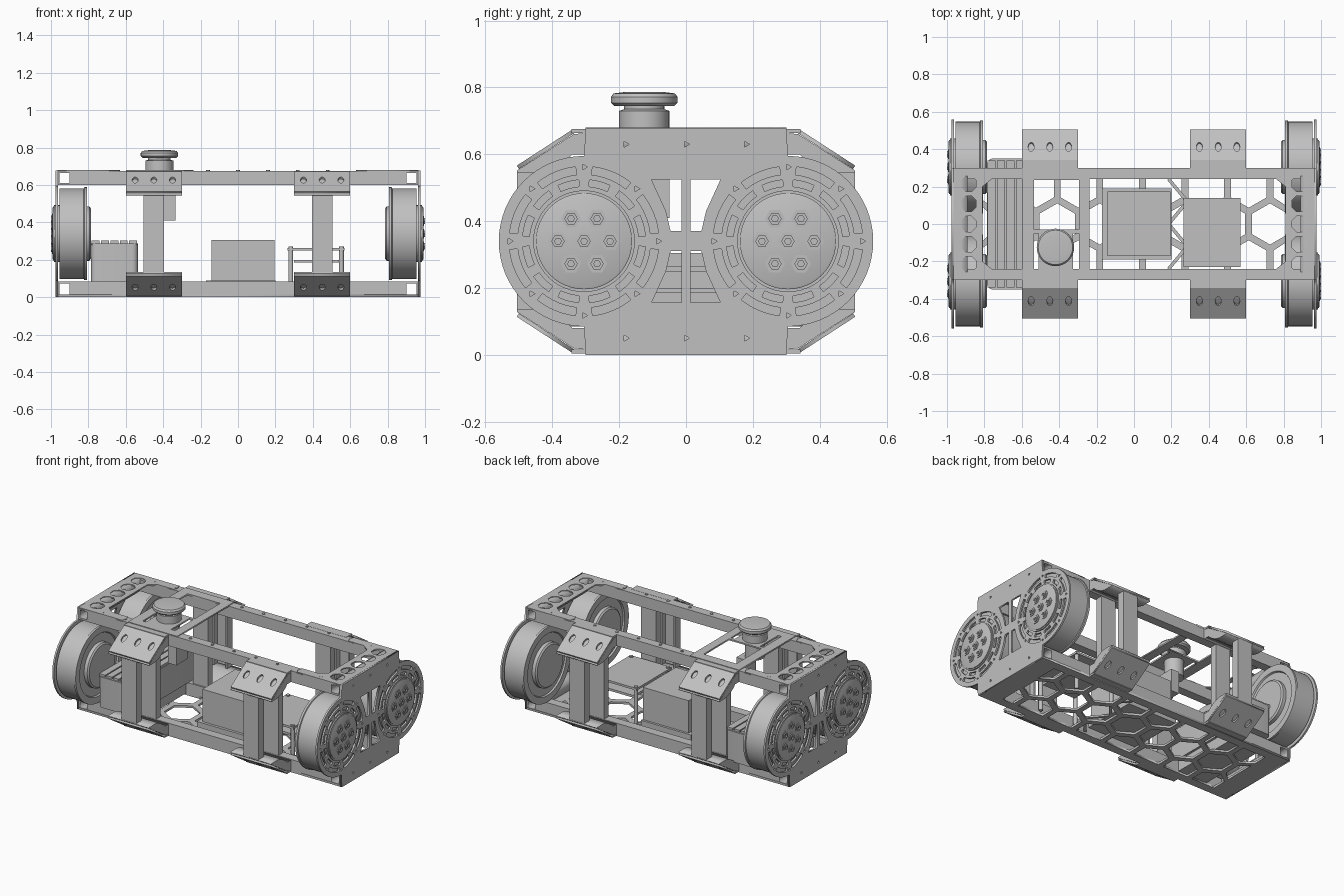
import bpy, bmesh
from math import sin, cos, pi, radians
from mathutils import Matrix, Vector

if "Cube" in bpy.data.objects:
    bpy.data.objects.remove(bpy.data.objects["Cube"])

grey = bpy.data.materials.new("machined grey")
grey.use_nodes = True
grey.diffuse_color = (0.53, 0.53, 0.53, 1)
grey.node_tree.nodes["Principled BSDF"].inputs["Base Color"].default_value = grey.diffuse_color
X, Y, Z = Vector((1, 0, 0)), Vector((0, 1, 0)), Vector((0, 0, 1))


def add(name, mesh, smooth=False):
    ob = bpy.data.objects.new(name, mesh)
    bpy.context.scene.collection.objects.link(ob)
    mesh.materials.clear()
    mesh.materials.append(grey)
    if smooth:
        bpy.ops.object.select_all(action='DESELECT')
        ob.select_set(True)
        bpy.context.view_layer.objects.active = ob
        bpy.ops.object.shade_smooth_by_angle(angle=radians(35))


def finish(name, bm, smooth=False):
    bmesh.ops.recalc_face_normals(bm, faces=bm.faces)
    mesh = bpy.data.meshes.new(name)
    bm.to_mesh(mesh)
    bm.free()
    add(name, mesh, smooth)


def box(name, x, y, z, bevel=0):
    """Box from (low, high) pairs on each axis."""
    bm = bmesh.new()
    bmesh.ops.create_cube(bm, size=1)
    for v in bm.verts:
        v.co = [(a + b) / 2 + c * (b - a) for c, (a, b) in zip(v.co, (x, y, z))]
    if bevel:
        upright = [e for e in bm.edges if abs(e.verts[0].co.z - e.verts[1].co.z) > 1e-4]
        bmesh.ops.bevel(bm, geom=upright, offset=bevel, segments=5, affect='EDGES', profile=0.5)
    finish(name, bm, bool(bevel))


def frame(u, v, origin):
    m = Matrix((u, v, u.cross(v))).transposed().to_4x4()
    m.translation = origin
    return m


def plate(name, loops, thick, matrix):
    """Flat plate: first loop is the outline, the rest are holes."""
    cu = bpy.data.curves.new(name, 'CURVE')
    cu.dimensions, cu.fill_mode, cu.extrude = '2D', 'BOTH', thick / 2
    for pts in loops:
        sp = cu.splines.new('POLY')
        sp.points.add(len(pts) - 1)
        for p, (a, b) in zip(sp.points, pts):
            p.co = (a, b, 0, 1)
        sp.use_cyclic_u = True
    tmp = bpy.data.objects.new(name, cu)
    bpy.context.scene.collection.objects.link(tmp)
    dg = bpy.context.evaluated_depsgraph_get()
    mesh = bpy.data.meshes.new_from_object(tmp.evaluated_get(dg))
    bpy.data.objects.remove(tmp)
    bpy.data.curves.remove(cu)
    mesh.transform(matrix)
    bm = bmesh.new()
    bm.from_mesh(mesh)
    bpy.data.meshes.remove(mesh)
    bmesh.ops.remove_doubles(bm, verts=bm.verts, dist=1e-5)
    finish(name, bm)


def rect(a0, a1, b0, b1):
    return [(a0, b0), (a1, b0), (a1, b1), (a0, b1)]


def arc(cx, cy, r, start, end, n):
    return [(cx + r * cos(radians(start + (end - start) * i / n)),
             cy + r * sin(radians(start + (end - start) * i / n))) for i in range(n + 1)]


def ngon(cx, cy, r, n, turn=0):
    return arc(cx, cy, r, turn, turn + 360, n)[:-1]


def slot(cx, cy, r0, r1, mid, half):
    return arc(cx, cy, r0, mid - half, mid + half, 6) + arc(cx, cy, r1, mid + half, mid - half, 6)


def lathe(name, profile, matrix, steps=48):
    """Turn (radius, height) points round the local z axis."""
    bm = bmesh.new()
    vs = [bm.verts.new((r, 0, h)) for r, h in profile]
    es = [bm.edges.new(p) for p in zip(vs, vs[1:])]
    bmesh.ops.spin(bm, geom=vs + es, cent=(0, 0, 0), axis=(0, 0, 1), angle=2 * pi,
                   steps=steps, use_duplicate=False)
    bmesh.ops.remove_doubles(bm, verts=bm.verts, dist=1e-5)
    bm.transform(matrix)
    finish(name, bm, steps > 8)


# Honeycomb floor
holes = []
for row in (-1, 0, 1):
    for k in range(-1, 9):
        cx = 0.727 - 0.2275 * (k + row * row / 2)
        if abs(cx) < 0.9:
            holes.append([(max(-0.83, min(0.83, a)), max(-0.24, min(0.24, b)))
                          for a, b in ngon(cx, row * 0.197, 0.11, 6, 30)])
plate("honeycomb_floor", [rect(-0.965, 0.965, -0.3, 0.3)] + holes, 0.014, frame(X, Y, Z * 0.007))

# Diagonal floor braces beside the control box
for y, turn in ((-0.18, 1), (-0.06, -1), (0.06, 1), (0.18, -1)):
    v = Vector((0.1, 0.12 * turn, 0)).normalized()
    plate("floor_brace", [rect(-0.08, 0.08, -0.009, 0.009)], 0.012,
          frame(v, Z.cross(v), Vector((0.235, y, 0.02))))

# Long rails with screws
for sy in (-1, 1):
    side = sorted((sy * 0.24, sy * 0.3))
    box("lower_rail", (-0.89, 0.89), side, (0.003, 0.085))
    box("upper_rail", (-0.89, 0.89), side, (0.6, 0.675))
    for i in range(11):
        lathe("rail_screw", [(0, 0.68), (0.01, 0.68), (0.01, 0.67)],
              Matrix.Translation((-0.8 + i * 0.16, sy * 0.27, 0)), 6)

# Both ends: cross tubes, top plate, end plate and hub motors
WY, WZ = 0.305, 0.34
for sx in (-1, 1):
    for z0, z1 in ((0.003, 0.085), (0.6, 0.675)):
        plate("cross_tube", [rect(0.89, 0.965, z0, z1), rect(0.9, 0.955, z0 + 0.012, z1 - 0.012)],
              0.6, frame(X * sx, Z, Vector()))
    outline = [(0.81, -0.2), (0.76, -0.24), (0.64, -0.24), (0.64, -0.3), (0.965, -0.3),
               (0.965, 0.3), (0.64, 0.3), (0.64, 0.24), (0.76, 0.24), (0.81, 0.2)]
    plate("top_end_plate", [outline] + [ngon(0.885, i * 0.108, 0.045, 8, 22.5) for i in range(-2, 3)],
          0.008, frame(X * sx, Y, Z * 0.675))

    loops = [[(-0.3, 0), (0.3, 0)] + arc(WY, WZ, 0.255, -90, 90, 32) + [(0.3, 0.678), (-0.3, 0.678)]
             + arc(-WY, WZ, 0.255, 90, 270, 32)]
    for sy in (-1, 1):
        # Windows beside the centre rib
        for sz in (-1, 1):
            loops.append([(sy * a, WZ + sz * b) for a, b in
                          ((0.014, 0.03), (0.046, 0.03), (0.06, 0.09), (0.103, 0.184), (0.014, 0.184))])
            loops.append(ngon(sy * 0.18, WZ + sz * 0.29, 0.01, 3))
        # Ring of slots round each motor
        for i in range(8):
            loops.append(slot(sy * WY, WZ, 0.2, 0.224, i * 45 + 22.5, 16))
            loops.append(ngon(sy * WY + 0.222 * cos(i * pi / 4), WZ + 0.222 * sin(i * pi / 4), 0.01, 3))
        for i in range(12):
            loops.append(slot(sy * WY, WZ, 0.164, 0.184, i * 30 + 15, 10))
    for sz in (-1, 1):
        loops.append(ngon(0, WZ + sz * 0.29, 0.01, 3))
    plate("end_plate", loops, 0.012, frame(Y, Z, X * sx * 0.969))

    for sy in (-1, 1):
        axle = frame(Y, Z, Vector((0, sy * WY, WZ))) if sx > 0 else frame(Z, Y, Vector((0, sy * WY, WZ)))
        lathe("motor_drum", [(0, 0.787), (0.135, 0.787), (0.145, 0.795), (0.145, 0.818), (0.2, 0.818),
                             (0.205, 0.808), (0.248, 0.808), (0.248, 0.822), (0.242, 0.825),
                             (0.242, 0.955), (0, 0.955)], axle, 64)
        lathe("motor_hub", [(0.152, 0.95), (0.152, 0.983), (0.144, 0.983), (0.144, 0.988),
                            (0.138, 0.991), (0, 0.991)], axle)
        for i in range(7):
            r = 0.078 if i else 0
            spot = axle @ Matrix.Translation((r * cos(i * pi / 3), r * sin(i * pi / 3), 0))
            lathe("hub_bolt", [(0.03, 0.985), (0.03, 0.995), (0.02, 0.995), (0.02, 1.0),
                               (0.01, 1.0), (0.01, 0.993), (0, 0.993)], spot, 6)

# Four outrigger handles: sloped brackets, outer post and inner column
slope = Vector((0.165, -0.107))
section = [(0.3, 0.664), (0.336, 0.66), (0.505, 0.552), (0.505, 0.545), (0.44, 0.545),
           (0.4, 0.556), (0.36, 0.58), (0.34, 0.6), (0.3, 0.6)]
for sx in (-0.45, 0.45):
    for sy in (-1, 1):
        wide = (sx - 0.15, sx + 0.15)
        for sz in (-1, 1):
            def at(z):
                return WZ + sz * (z - WZ)
            box("bracket_foot", wide, sorted((sy * 0.28, sy * 0.342)), sorted((at(0.664), at(0.676))))
            v = Vector((0, sy * slope.x, sz * slope.y)).normalized()
            holes = [[(sx + i * 0.1 + a, 0.085 + b * 1.8) for a, b in ngon(0, 0, 0.016, 16)]
                     for i in (-1, 0, 1)]
            plate("bracket_slope", [rect(*wide, 0, slope.length)] + holes, 0.012,
                  frame(X, v, Vector((0, sy * 0.338, at(0.668)))))
            plate("bracket_body", [[(sy * a, at(b)) for a, b in section]], 0.3, frame(Y, Z, X * sx))
        box("post_face", (sx - 0.055, sx + 0.055), sorted((sy * 0.49, sy * 0.505)), (0.13, 0.55))
        for side in (-1, 1):
            box("post_flange", sorted((sx + side * 0.055, sx + side * 0.043)),
                sorted((sy * 0.45, sy * 0.495)), (0.13, 0.55))
        box("inner_column", (sx - 0.055, sx + 0.055), sorted((sy * 0.25, sy * 0.298)), (0.08, 0.605))

# Battery pack with ribbed lid
box("battery_pack", (-0.785, -0.535), (-0.35, 0.35), (0.085, 0.288), 0.03)
for i in range(5):
    x = -0.782 + i * 0.05
    box("battery_rib", (x, x + 0.042), (-0.34, 0.34), (0.28, 0.302))
box("battery_tray", (-0.77, -0.55), (-0.28, 0.28), (0.012, 0.09))

# Central control box
box("control_box", (-0.142, 0.195), (-0.172, 0.175), (0.08, 0.305))
box("control_box_base", (-0.17, 0.2), (-0.19, 0.19), (0.014, 0.09))

# Circuit board on standoffs
box("board_deck", (0.265, 0.57), (-0.23, 0.14), (0.25, 0.264))
box("board_shelf", (0.3, 0.55), (-0.2, 0.12), (0.185, 0.2))
for x in (0.282, 0.553):
    for y in (-0.213, 0.123):
        lathe("board_standoff", [(0, 0.014), (0.013, 0.014), (0.013, 0.27), (0, 0.27)],
              Matrix.Translation((x, y, 0)), 12)

# Top panel and push button
plate("button_panel", [rect(-0.6, -0.238, -0.3, 0.3), rect(-0.535, -0.295, -0.03, 0.235),
                       rect(-0.535, -0.51, -0.24, -0.05), rect(-0.325, -0.295, -0.24, -0.05)],
      0.01, frame(X, Y, Z * 0.675))
lathe("push_button", [(0, 0.56), (0.06, 0.56), (0.06, 0.675), (0.075, 0.675), (0.075, 0.73),
                      (0.06, 0.735), (0.06, 0.745), (0.09, 0.745), (0.1, 0.754), (0.1, 0.771),
                      (0.092, 0.782), (0.06, 0.786), (0, 0.784)],
      Matrix.Translation((-0.42, -0.125, 0)))
box("button_contact_block", (-0.395, -0.335), (-0.17, -0.05), (0.41, 0.56))
